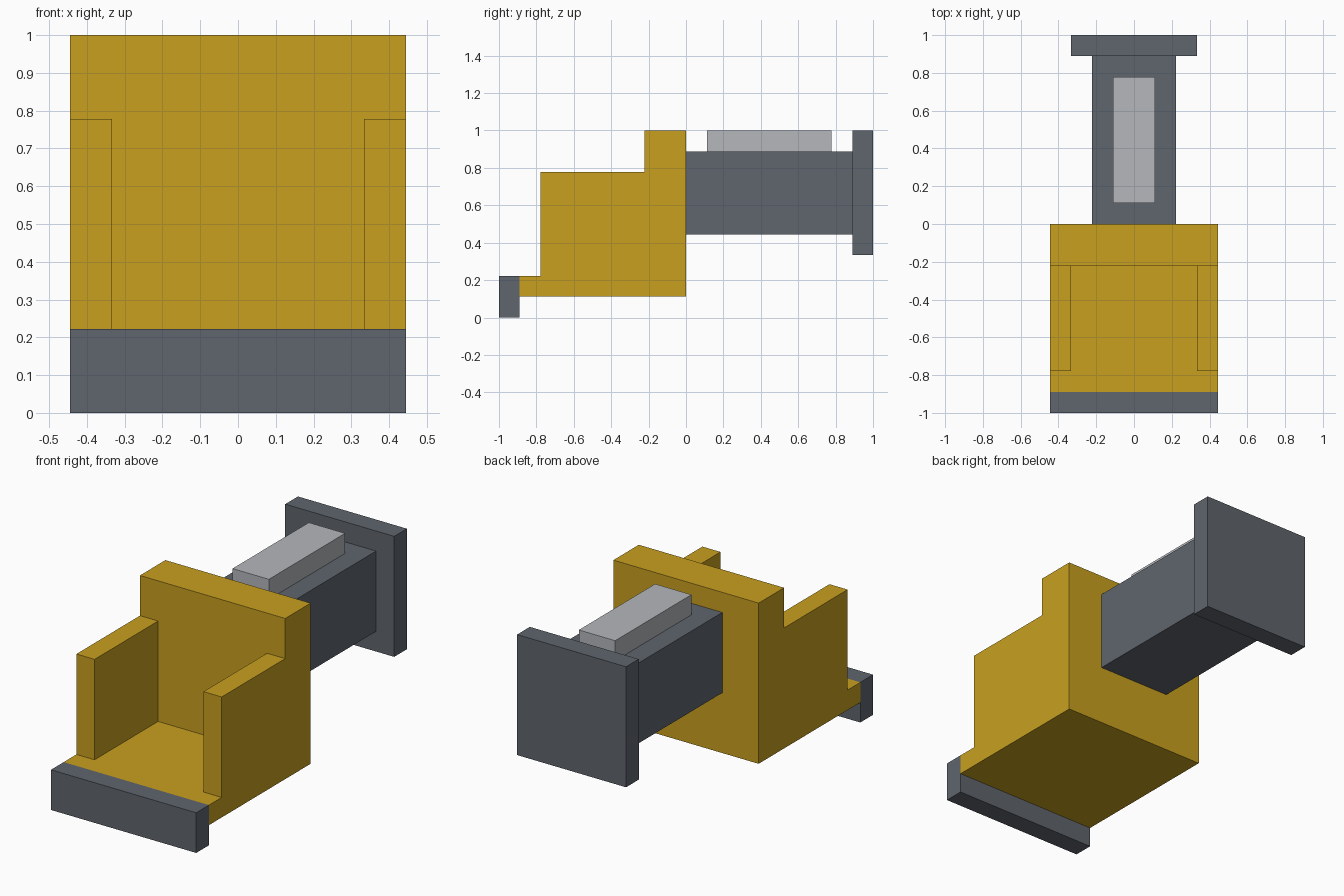
import bpy
import bmesh
from mathutils import Vector

cube = bpy.data.objects.get("Cube")
if cube:
    bpy.data.objects.remove(cube, do_unlink=True)

U = 1 / 9  # the model sits on a grid of ninths


def material(name, rgb):
    mat = bpy.data.materials.new(name)
    mat.use_nodes = True
    mat.diffuse_color = (*rgb, 1)
    mat.node_tree.nodes["Principled BSDF"].inputs["Base Color"].default_value = (*rgb, 1)
    return mat


yellow = material("yellow paint", (0.58, 0.35, 0.014))
grey = material("dark grey steel", (0.115, 0.13, 0.153))
silver = material("light grey metal", (0.46, 0.475, 0.50))


def box(name, mat, x, y, z):
    """Box spanning the given ranges, measured in grid units."""
    low, high = (Vector(corner) * U for corner in zip(x, y, z))
    bm = bmesh.new()
    bmesh.ops.create_cube(bm, size=1)
    for v in bm.verts:
        v.co = (low + high) / 2 + v.co * (high - low)
    mesh = bpy.data.meshes.new(name)
    bm.to_mesh(mesh)
    bm.free()
    mesh.materials.append(mat)
    obj = bpy.data.objects.new(name, mesh)
    bpy.context.collection.objects.link(obj)
    return obj


# Bucket: cutting edge, floor, back wall and two side walls
box("cutting_edge", grey, (-4, 4), (-9, -8), (0, 2))
box("bucket_floor", yellow, (-4, 4), (-8, -2), (1, 2))
box("bucket_back", yellow, (-4, 4), (-2, 0), (1, 9))
box("right_side_wall", yellow, (-4, -3), (-7, -2), (2, 7))
box("left_side_wall", yellow, (3, 4), (-7, -2), (2, 7))

# Arm with its raised cylinder block and rear mounting plate
box("arm", grey, (-2, 2), (0, 8), (4, 8))
box("cylinder_block", silver, (-1, 1), (1, 7), (8, 9))
box("mounting_plate", grey, (-3, 3), (8, 9), (3, 9))
